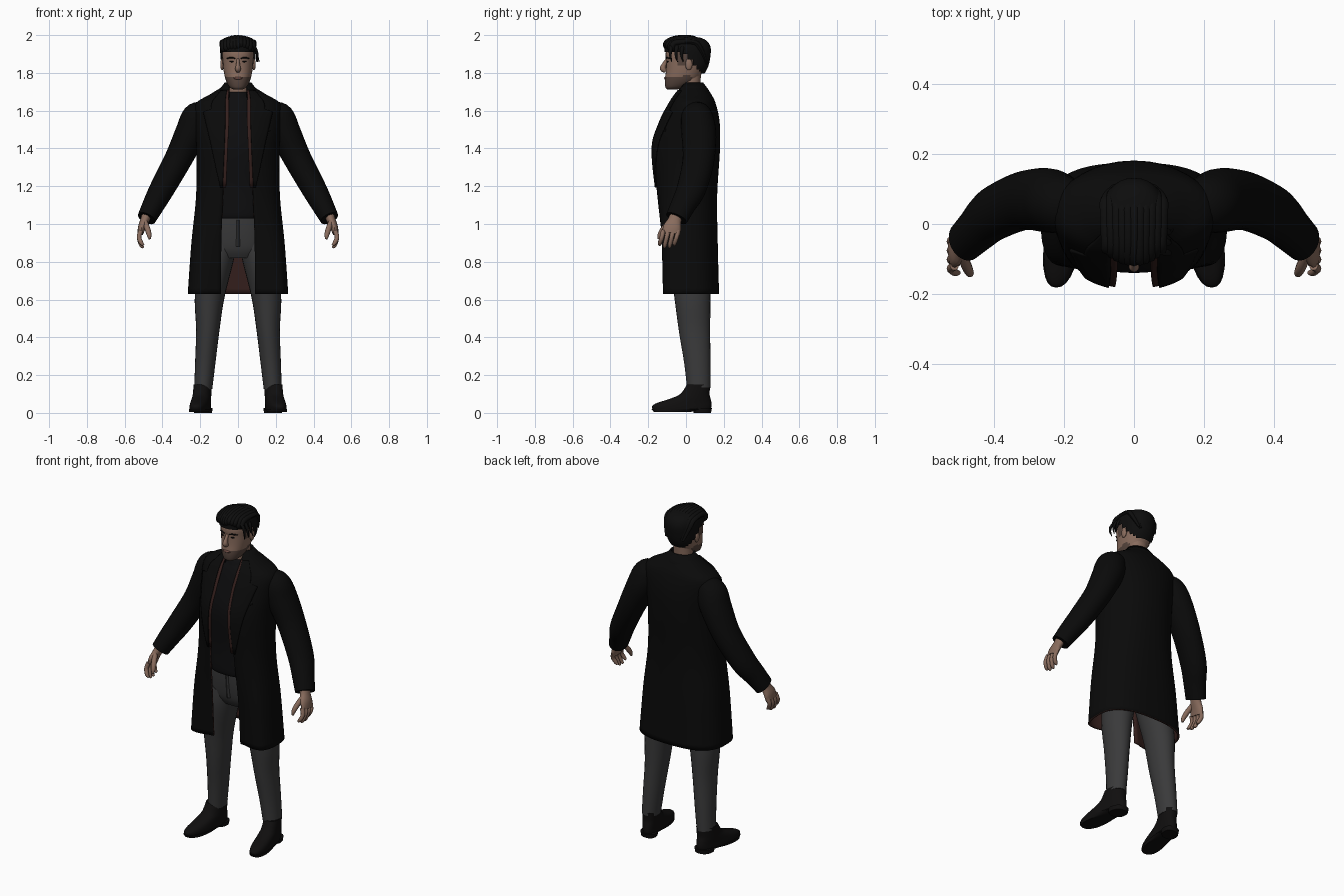
import bpy, bmesh, math, random
from mathutils import Vector, Matrix

random.seed(4)
cube = bpy.data.objects.get("Cube")
if cube:
    bpy.data.objects.remove(cube, do_unlink=True)


def material(name, r, g, b):
    m = bpy.data.materials.new(name)
    m.use_nodes = True
    m.diffuse_color = (r, g, b, 1)
    bsdf = m.node_tree.nodes["Principled BSDF"]
    bsdf.inputs["Base Color"].default_value = (r, g, b, 1)
    bsdf.inputs["Roughness"].default_value = 0.8
    return m


COAT = material("black wool", .003, .003, .003)
SHIRT = material("black knit", .004, .004, .0045)
LINING = material("brown lining", .035, .014, .012)
TROUSERS = material("grey cloth", .042, .042, .043)
SKIN = material("skin", .25, .15, .11)
STUBBLE = material("stubble", .095, .06, .047)
LIPS = material("lips", .17, .08, .065)
HAIR = material("black hair", .004, .004, .004)
SHOES = material("black leather", .005, .0045, .0045)


def finish(name, bm, mats, mirror=False, thick=0):
    """Turn a bmesh into a smooth object, mirrored or thickened if asked."""
    mesh = bpy.data.meshes.new(name)
    bm.to_mesh(mesh)
    bm.free()
    obj = bpy.data.objects.new(name, mesh)
    bpy.context.collection.objects.link(obj)
    for m in mats:
        mesh.materials.append(m)
    bpy.ops.object.select_all(action="DESELECT")
    obj.select_set(True)
    bpy.context.view_layer.objects.active = obj
    bpy.ops.object.shade_smooth_by_angle(angle=math.radians(50))
    if thick:
        s = obj.modifiers.new("thickness", "SOLIDIFY")
        s.thickness, s.offset = thick, -1
        s.material_offset = s.material_offset_rim = len(mats) - 1
    if mirror:
        obj.modifiers.new("mirror", "MIRROR")
    return obj


def spline(rows, n=5):
    """Smooth in-between rows through the given rows."""
    out = []
    for i in range(len(rows) - 1):
        four = rows[max(i - 1, 0)], rows[i], rows[i + 1], rows[min(i + 2, len(rows) - 1)]
        for k in range(n):
            t = k / n
            out.append(tuple(.5 * (2 * b + (c - a) * t + (2 * a - 5 * b + 4 * c - d) * t * t
                                   + (3 * b - a - 3 * c + d) * t ** 3) for a, b, c, d in zip(*four)))
    return out + [tuple(rows[-1])]


def skin(name, rings, mats, closed=True, rule=None, **kw):
    """Bridge rings of points; the rule gives a material index, or None to cut a face."""
    bm = bmesh.new()
    loops = [[bm.verts.new(p) for p in ring] for ring in rings]
    n = len(loops[0])
    for lo, hi in zip(loops, loops[1:]):
        for i in range(n if closed else n - 1):
            j = (i + 1) % n
            bm.faces.new((lo[i], hi[i], hi[j], lo[j]))
    if closed:
        bm.faces.new(loops[0])
        bm.faces.new(loops[-1])
        bmesh.ops.recalc_face_normals(bm, faces=bm.faces)
    if rule:
        cut = []
        for f in bm.faces:
            index = rule(f.calc_center_median())
            if index is None:
                cut.append(f)
            else:
                f.material_index = index
        bmesh.ops.delete(bm, geom=cut, context="FACES")
    return finish(name, bm, mats, **kw)


def power(v, p):
    return math.copysign(abs(v) ** p, v)


def end_angle(w, p, gap):
    return math.pi - math.asin(min(1, (gap / w) ** (1 / p)))


def section_point(a, z, w, front, back, p, fold=0, out=0):
    """Point on a rounded body section; angle 0 is the back, pi the front."""
    x = (w + out) * power(math.sin(a), p)
    y = (front + back) / 2 + ((back - front) / 2 + out) * power(math.cos(a), p)
    if math.cos(a) < 0:
        y += fold * min(1, max(0, (.9 * w - abs(x)) / (.5 * w)))
    return Vector((x, y, z))


def body(name, rows, mats, p=.9, n=32, **kw):
    """Closed loft from rows of height, half width, front and back."""
    rings = [[section_point(math.tau * i / n, *r, p) for i in range(n)] for r in spline(rows)]
    return skin(name, rings, mats, **kw)


def tube(name, rows, mat, axis="Y", n=16, **kw):
    """Limb along a path of x, y, z and two radii; the second lies along the axis."""
    rows = spline(rows)
    pts = [Vector(r[:3]) for r in rows]
    ref = Vector((axis == "X", axis == "Y", axis == "Z"))
    rings = []
    for i, r in enumerate(rows):
        d = (pts[min(i + 1, len(pts) - 1)] - pts[max(i - 1, 0)]).normalized()
        v = (ref - d * ref.dot(d)).normalized()
        u = v.cross(d)
        rings.append([pts[i] + u * r[3] * math.cos(math.tau * k / n)
                      + v * r[4] * math.sin(math.tau * k / n) for k in range(n)])
    return skin(name, rings, [mat], **kw)


def blob(name, place, size, mat, **kw):
    bm = bmesh.new()
    bmesh.ops.create_uvsphere(bm, u_segments=16, v_segments=10, radius=1,
                              matrix=Matrix.Translation(place) @ Matrix.Diagonal((*size, 1)))
    return finish(name, bm, [mat], **kw)


# Long open coat: height, half width, front, back, squareness, front fold, half opening
coat_rows = spline([
    (.63, .266, -.18, .175, .75, .07, .09), (.9, .247, -.18, .168, .8, .05, .088),
    (1.15, .222, -.18, .165, .9, .02, .08), (1.4, .22, -.182, .18, .95, 0, .07),
    (1.54, .23, -.14, .178, .95, 0, .065), (1.635, .225, -.09, .158, .9, 0, .065),
    (1.685, .15, -.06, .135, .9, 0, .06), (1.725, .085, -.035, .105, 1, 0, .05)], 6)


def coat_arc(row, start, stop, n, out=0):
    return [section_point(start + (stop - start) * i / n, *row[:6], out) for i in range(n + 1)]


rings = []
for row in coat_rows:
    e = end_angle(row[1], row[4], row[6])
    rings.append(coat_arc(row, -e, e, 60))
skin("coat", rings, [COAT, LINING], closed=False, thick=.01)

# Lapels widen to a notch; a lining strip runs along their inner edge
lapel, strip = [], []
for row in coat_rows:
    if 1.15 < row[0] < 1.71:
        e = end_angle(row[1], row[4], row[6])
        rise = (row[0] - 1.15) / .45
        width = .6 * rise if rise < 1 else .35
        lapel.append(coat_arc(row, e - width, e, 8, .009))
        strip.append(coat_arc(row, e - .03, e + .075, 3, .003))
skin("lapels", lapel, [COAT], closed=False, thick=.007, mirror=True)
skin("lining_edges", strip, [LINING], closed=False, thick=.004, mirror=True)

# Turned-up collar
collar = []
for z, w, front, back, gap in [(1.675, .125, -.07, .137, .05), (1.71, .1, -.05, .12, .05), (1.75, .07, -.02, .09, .045)]:
    e = end_angle(w, 1, gap)
    collar.append([section_point(-e + 2 * e * i / 30, z, w, front, back, 1) for i in range(31)])
skin("collar", collar, [COAT], closed=False, thick=.01)

# Chest pocket flap
tube("chest_pocket", [(.1, -.145, 1.475, .012, .01), (.165, -.1, 1.5, .012, .01)], COAT, n=8)

# Sleeves
tube("sleeves", [(.17, .05, 1.59, .06, .07), (.212, .058, 1.562, .085, .085), (.25, .068, 1.48, .083, .092),
                 (.318, .066, 1.34, .073, .084), (.4, .03, 1.19, .066, .078),
                 (.448, -.015, 1.1, .058, .066), (.484, -.05, 1.03, .05, .06)], COAT, n=24, mirror=True)

# Knit top and its neck band
body("knit_top", [(1.03, .165, -.125, .13), (1.06, .172, -.132, .14), (1.2, .178, -.128, .14),
                  (1.4, .185, -.14, .15), (1.55, .18, -.105, .145), (1.64, .13, -.075, .12),
                  (1.69, .07, -.045, .09)], [SHIRT])
body("neck_band", [(1.65, .085, -.068, .1), (1.69, .066, -.05, .085), (1.7, .058, -.04, .08)], [SHIRT])

# Trousers
body("trouser_top", [(.82, .12, -.06, .1), (.87, .17, -.085, .125), (.96, .17, -.1, .13),
                     (1.05, .16, -.105, .125)], [TROUSERS])
tube("trouser_legs", [(.088, .02, .9, .085, .1), (.115, .022, .8, .088, .105), (.15, .034, .62, .079, .096),
                      (.16, .045, .44, .062, .083), (.173, .06, .27, .054, .07),
                      (.184, .068, .13, .048, .062)], TROUSERS, n=24, mirror=True)
body("fly", [(.88, .012, -.1, -.06), (1.02, .01, -.113, -.08)], [TROUSERS], n=8)


def shoe_part(name, rows):
    """Toes turn outward: shear each section along its length."""
    rings = []
    for r in spline(rows, 4):
        ring = [section_point(math.tau * i / 28, *r, .85) for i in range(28)]
        rings.append([Vector((p.x + .187 + (.07 - p.y) * .14, p.y, p.z)) for p in ring])
    skin(name, rings, [SHOES], mirror=True)


# Ankle boots
shoe_part("boots", [(.016, .05, -.176, .13), (.035, .05, -.18, .135), (.052, .049, -.155, .135),
                    (.075, .048, -.085, .13), (.1, .047, -.03, .125), (.15, .046, .005, .128)])
shoe_part("soles", [(.005, .05, -.17, .02), (.02, .054, -.182, .137)])
shoe_part("heels", [(0, .046, .04, .132), (.025, .05, .035, .137)])

# Hands
tube("palms", [(.478, -.048, 1.06, .028, .033), (.493, -.06, 1.02, .024, .036), (.508, -.072, .985, .021, .047),
               (.517, -.079, .95, .016, .048)], SKIN, mirror=True)
for i, finger in enumerate(("little", "ring", "middle", "index")):
    y = -.042 - .026 * i
    tip = .9 - .012 * (i in (1, 2))
    tube(finger + "_fingers", [(.514, y, .965, .013, .013), (.524, y - .008, .93, .012, .012),
                               (.512, y - .018, tip, .011, .011), (.5, y - .02, tip - .012, .006, .006)],
         SKIN, n=10, mirror=True)
tube("thumbs", [(.492, -.09, 1.01, .014, .014), (.478, -.122, .97, .015, .015), (.47, -.14, .94, .012, .012),
                (.468, -.145, .92, .006, .006)], SKIN, n=10, mirror=True)


# Head with stubbled jaw and short temples
def head_rule(c):
    jaw = c.z < 1.775 + .2 * max(0, c.y + .07) and c.y < .03
    temple = c.z > 1.845 and c.y > -.035
    return int(jaw or temple)


body("neck", [(1.64, .062, -.03, .085), (1.7, .056, -.035, .075), (1.8, .056, -.04, .08)], [SKIN])
body("head", [(1.713, .025, -.1, -.04), (1.725, .045, -.109, 0), (1.76, .064, -.112, .06),
              (1.81, .076, -.106, .09), (1.86, .082, -.105, .108), (1.91, .084, -.107, .115),
              (1.96, .07, -.085, .095), (1.98, .04, -.05, .05)], [SKIN, STUBBLE], rule=head_rule)
tube("nose", [(0, -.1, 1.872, .008, .008), (0, -.115, 1.845, .01, .012), (0, -.122, 1.822, .015, .016),
              (0, -.106, 1.81, .012, .01)], SKIN, n=12)
blob("mouth", (0, -.108, 1.772), (.024, .008, .007), LIPS)
blob("eyes", (.033, -.098, 1.86), (.013, .006, .004), HAIR, mirror=True)
blob("ears", (.084, .015, 1.845), (.01, .019, .031), SKIN, mirror=True)
tube("brows", [(.015, -.105, 1.876, .004, .003), (.035, -.102, 1.881, .005, .004),
               (.058, -.085, 1.876, .003, .003)], HAIR, axis="Z", n=8, mirror=True)


# Hair cap cut along the hairline, with swept-back locks
def hairline(c):
    rise = min(1, max(0, (.075 - c.y) / .09))
    return 0 if c.z > 1.8 + .115 * rise else None


body("hair_cap", [(1.78, .06, -.05, .088), (1.83, .085, -.09, .116), (1.88, .092, -.11, .128),
                  (1.93, .094, -.114, .131), (1.965, .084, -.108, .115), (1.985, .056, -.08, .08),
                  (1.992, .02, -.03, .03)], [HAIR], rule=hairline)
for i in range(11):
    s = (i - 5) / 5
    x, j = .078 * s, random.uniform(-.006, .006)
    drop = .022 * s * s
    tube(f"swept_lock_{i + 1}", [(x * .9, -.09 + .03 * s * s, 1.918 + j, .006, .009),
                                 (x, -.108 + .035 * s * s, 1.952 + j - drop, .014, .015),
                                 (x, -.055, 1.982 - drop, .015, .016), (x * 1.05, .04, 1.983 - drop, .013, .016),
                                 (x, .105 - .03 * s * s, 1.93, .014, .016),
                                 (x * .7, .11, 1.85 + j, .005, .008)], HAIR, axis="X", n=8)
for i in range(3):
    y = -.075 + .03 * i
    tube(f"loose_lock_{i + 1}", [(.07, y, 1.95, .01, .012), (.094, y - .006, 1.925, .008, .01),
                                 (.102, y - .008, 1.893, .006, .007), (.096 + .008 * i, y, 1.858, .002, .002)],
         HAIR, n=8)
